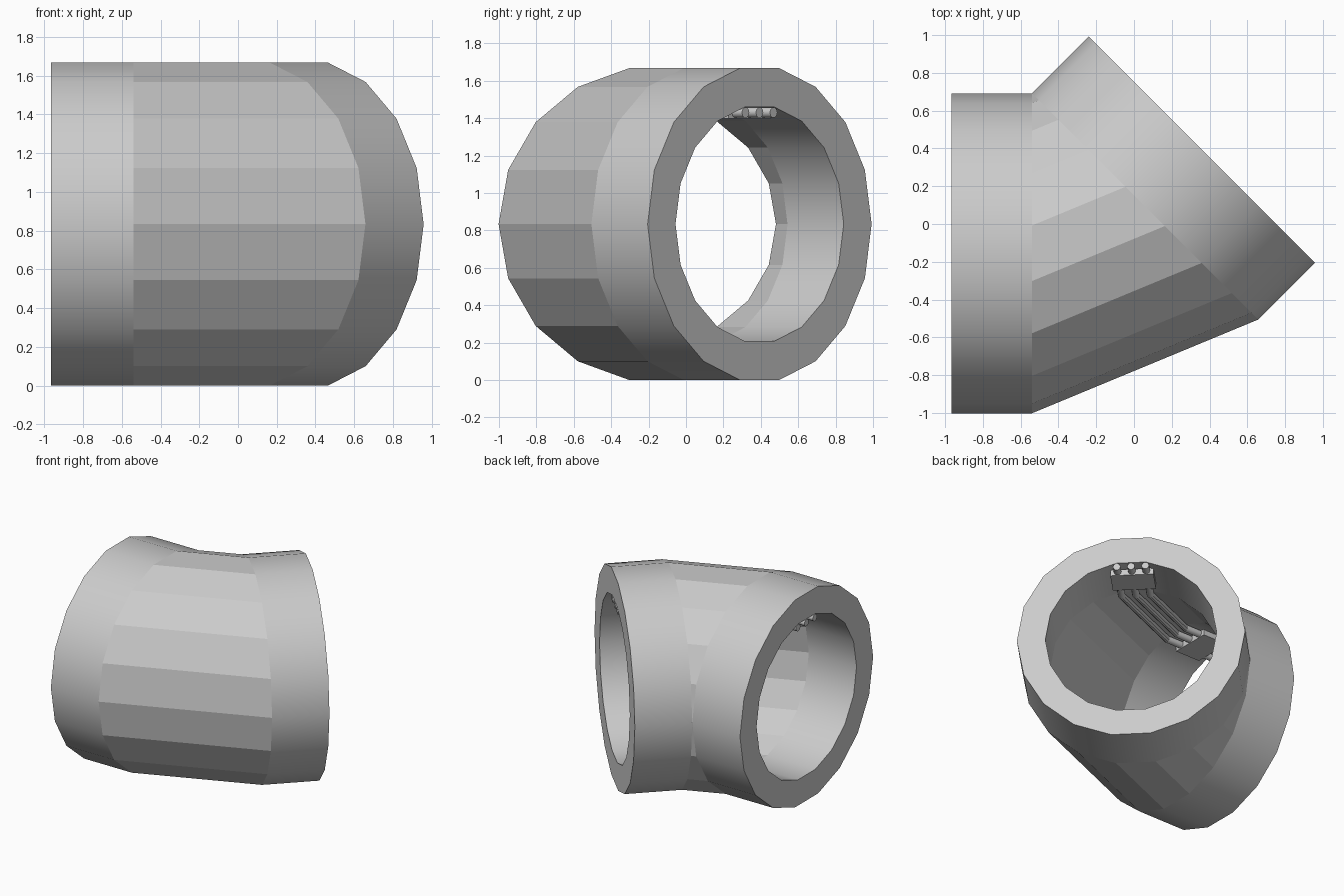
import bpy, bmesh
from math import sin, cos, pi, radians
from mathutils import Vector, Matrix

if "Cube" in bpy.data.objects:
    bpy.data.objects.remove(bpy.data.objects["Cube"])

R_OUT, R_IN = 0.847, 0.636
LENGTH = 0.425                      # straight collar at each end
CZ = R_OUT * cos(radians(10))       # axis height
BEND = radians(45)
PIVOT = Vector((-0.54, 0.692, 0))   # inner corner of the elbow
RADIAL = (Vector((0, -1, 0)), Vector((sin(BEND), -cos(BEND), 0)))
OUTWARD = (Vector((-1, 0, 0)), Vector((cos(BEND), sin(BEND), 0)))


def place(end, u, z, s):
    """Point at sideways offset u, height z, distance s out from the bend."""
    return PIVOT + RADIAL[end] * (R_OUT - u) + OUTWARD[end] * s + Vector((0, 0, z))


STATIONS = [(0, LENGTH), (0, 0), (1, 0), (1, LENGTH)]


def circle(r, n, u=0, z=CZ):
    return [(u + r * cos(2 * pi * i / n), z + r * sin(2 * pi * i / n)) for i in range(n)]


def finish(bm, name):
    bmesh.ops.remove_doubles(bm, verts=bm.verts, dist=0.0005)
    bmesh.ops.recalc_face_normals(bm, faces=bm.faces)
    me = bpy.data.meshes.new(name)
    bm.to_mesh(me)
    bm.free()
    ob = bpy.data.objects.new(name, me)
    bpy.context.collection.objects.link(ob)
    return ob


def sweep(bm, profile):
    """Run a profile through collar, bend, collar; only the collars are smooth."""
    n = len(profile)
    rings = [[bm.verts.new(place(e, u, z, s)) for u, z in profile] for e, s in STATIONS]
    for k in range(3):
        for i in range(n):
            j = (i + 1) % n
            f = bm.faces.new((rings[k][i], rings[k][j], rings[k + 1][j], rings[k + 1][i]))
            f.smooth = k != 1
    for ring in rings:
        for i in range(n):
            bm.edges.get((ring[i], ring[(i + 1) % n])).smooth = False
    return rings


# Tunnel shell: outer and inner skins joined by flat end rims
bm = bmesh.new()
outer = sweep(bm, circle(R_OUT, 18))
inner = sweep(bm, circle(R_IN, 18))
for k in (0, 3):
    for i in range(18):
        j = (i + 1) % 18
        bm.faces.new((outer[k][i], outer[k][j], inner[k][j], inner[k][i]))
finish(bm, "elbow_tunnel")

# Three ceiling pipes following the bend
for num, u in enumerate((-0.106, 0, 0.106)):
    bm = bmesh.new()
    rings = sweep(bm, circle(0.028, 10, u, 1.43))
    bm.faces.new(rings[0])
    bm.faces.new(rings[3])
    finish(bm, f"ceiling_pipe_{num + 1}")

# Pipe brackets, one in each collar
for end, name in enumerate(("left_bracket", "right_bracket")):
    x, y = OUTWARD[end], RADIAL[end]
    rot = Matrix((x, y, Vector((0, 0, 1)))).transposed().to_4x4()
    bm = bmesh.new()
    bmesh.ops.create_cube(bm, size=1, matrix=Matrix.Translation(place(end, 0, 1.424, 0.24))
                          @ rot @ Matrix.Diagonal((0.22, 0.32, 0.05, 1)))
    finish(bm, name)
